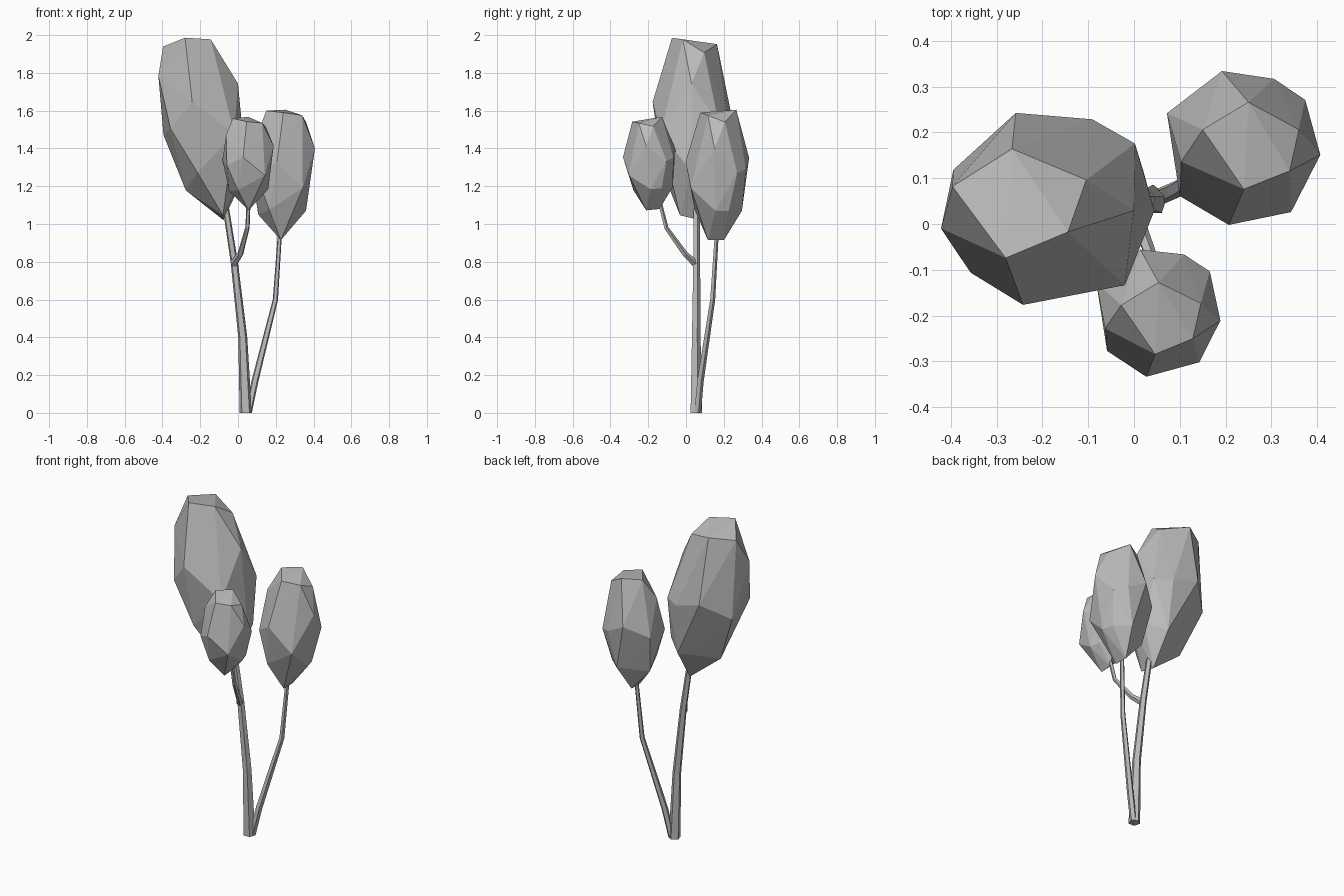
import bpy, bmesh, math
from mathutils import Vector, Matrix

cube = bpy.data.objects.get("Cube")
if cube:
    bpy.data.objects.remove(cube)

grey = bpy.data.materials.new("plain_grey")
grey.use_nodes = True
COLOUR = (0.5, 0.5, 0.5, 1)
grey.diffuse_color = COLOUR
grey.node_tree.nodes["Principled BSDF"].inputs["Base Color"].default_value = COLOUR


def finish(name, bm):
    bmesh.ops.recalc_face_normals(bm, faces=bm.faces)
    mesh = bpy.data.meshes.new(name)
    bm.to_mesh(mesh)
    bm.free()
    mesh.materials.append(grey)
    obj = bpy.data.objects.new(name, mesh)
    bpy.context.collection.objects.link(obj)


# Faceted crown: one irregular stone-like shape, shared by all three crowns
CROWN = [
    # crown top
    (.01, .10, .345), (.12, .04, .28), (.10, -.05, .315), (0, -.09, .33), (-.09, .04, .34),
    # widest part
    (.167, -.015, .14), (.134, .105, .01), (.066, .151, .03), (-.048, .168, .09),
    (-.168, .076, .02), (-.137, -.03, .22), (-.14, -.105, 0), (-.033, -.168, .07),
    (.103, -.14, -.07),
    # lower ring and keel
    (.12, -.01, -.19), (.1, .06, -.19), (.02, .13, -.19), (-.133, .03, -.21), (-.075, -.12, -.185),
    (-.013, .035, -.345), (-.013, -.05, -.345),
]


def crown(name, centre, shape):
    bm = bmesh.new()
    for p in CROWN:
        bm.verts.new(Vector(centre) + shape @ Vector(p))
    bmesh.ops.convex_hull(bm, input=bm.verts)
    loose = [v for v in bm.verts if not v.link_faces]
    bmesh.ops.delete(bm, geom=loose, context='VERTS')
    finish(name, bm)


# Tapering five-sided stem through (x, y, z, radius) points
def stem(name, path, sides=5):
    bm = bmesh.new()
    points = [Vector(p[:3]) for p in path]
    rings = []
    for i, p in enumerate(points):
        along = points[min(i + 1, len(points) - 1)] - points[max(i - 1, 0)]
        if i == 0 and p.z == 0:
            along = Vector((0, 0, 1))
        turn = Vector((0, 0, 1)).rotation_difference(along.normalized())
        ring = []
        for k in range(sides):
            a = math.tau * k / sides + 0.3
            ring.append(bm.verts.new(p + turn @ Vector((math.cos(a), math.sin(a), 0)) * path[i][3]))
        rings.append(ring)
    for low, high in zip(rings, rings[1:]):
        for k in range(sides):
            n = (k + 1) % sides
            bm.faces.new((low[k], low[n], high[n], high[k]))
    bm.faces.new(rings[0])
    bm.faces.new(rings[-1])
    finish(name, bm)


crown("middle_crown", (.24, .166, 1.26), Matrix.Identity(3))
crown("small_crown", (.056, -.19, 1.318),
      Matrix(((.82, 0, -.03), (0, .83, -.06), (0, .08, .7))))
crown("large_crown", (-.172, .035, 1.507),
      Matrix(((1.3, .03, -.32), (.07, 1.25, .01), (.24, -.3, 1.37))))

stem("main_trunk", [(.041, .052, 0, .034), (.025, .052, .4, .025),
                    (-.02, .055, .8, .02), (-.07, .055, 1.12, .017)])
stem("second_trunk", [(.055, .06, 0, .019), (.09, .075, .17, .019),
                      (.198, .14, .6, .0145), (.225, .165, 1, .011)])
stem("side_branch", [(-.022, .05, .79, .02), (.012, -.005, .84, .016),
                     (.05, -.105, .98, .012), (.056, -.14, 1.12, .011)])
